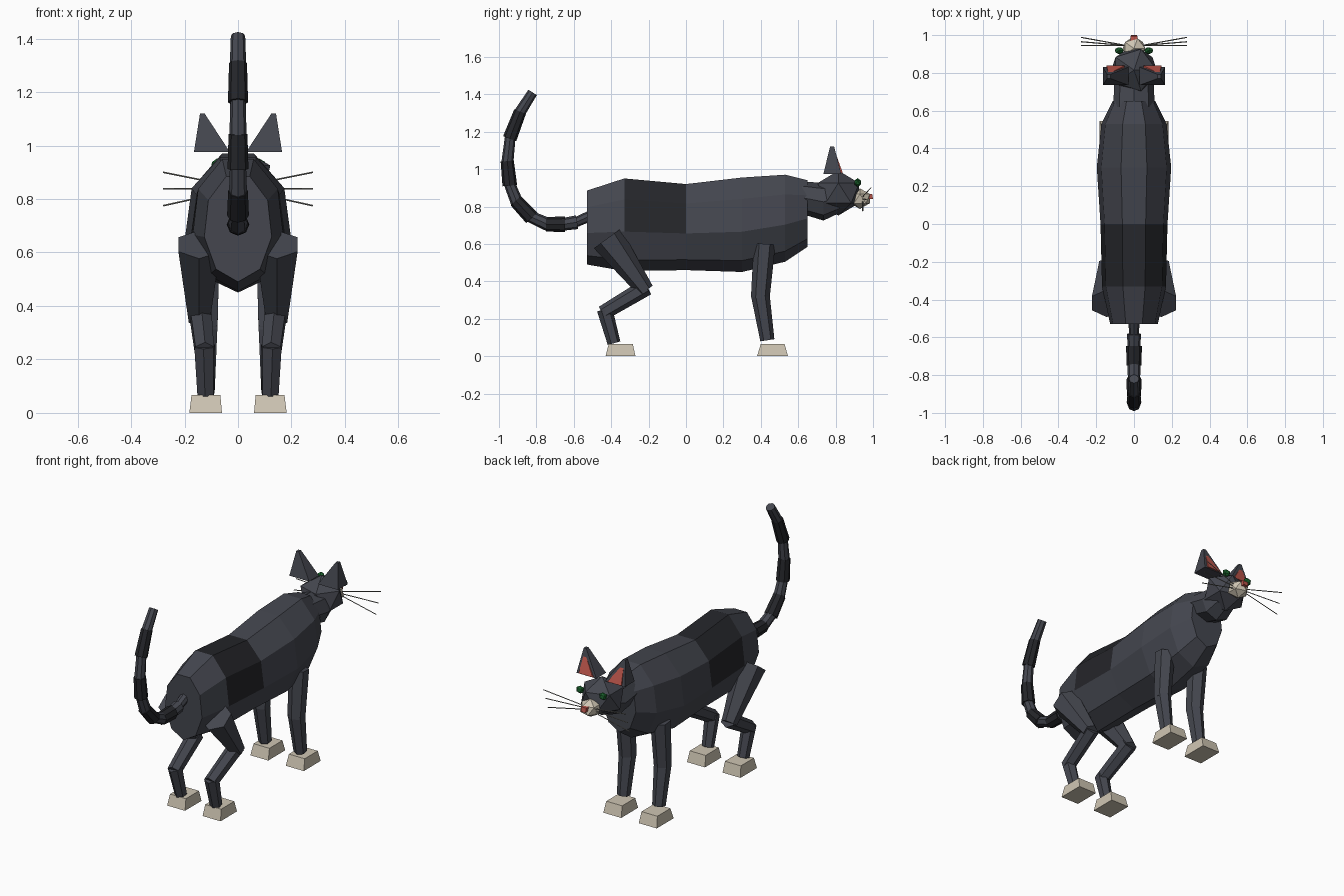
import bpy, bmesh, math
from mathutils import Vector, Matrix

if "Cube" in bpy.data.objects:
    bpy.data.objects.remove(bpy.data.objects["Cube"])


def mat(name, r, g, b):
    m = bpy.data.materials.new(name)
    m.diffuse_color = (r, g, b, 1)
    m.use_nodes = True
    m.node_tree.nodes["Principled BSDF"].inputs["Base Color"].default_value = m.diffuse_color
    return m


FUR = mat("fur", 0.058, 0.062, 0.078)
DARK = mat("dark_fur", 0.018, 0.019, 0.023)
CREAM = mat("cream", 0.62, 0.56, 0.45)
RED = mat("red", 0.5, 0.09, 0.07)
GREEN = mat("green", 0.01, 0.12, 0.025)
WHISKER = mat("whisker", 0.3, 0.3, 0.27)


def finish(name, bm, *mats):
    bmesh.ops.recalc_face_normals(bm, faces=bm.faces)
    me = bpy.data.meshes.new(name)
    bm.to_mesh(me)
    bm.free()
    for m in mats:
        me.materials.append(m)
    ob = bpy.data.objects.new(name, me)
    bpy.context.collection.objects.link(ob)
    return ob


def loft(bm, rings):
    """Skin a list of point rings and cap both ends."""
    vs = [[bm.verts.new(p) for p in ring] for ring in rings]
    n = len(rings[0])
    for a, b in zip(vs, vs[1:]):
        for i in range(n):
            j = (i + 1) % n
            bm.faces.new((a[i], a[j], b[j], b[i]))
    bm.faces.new(vs[0])
    bm.faces.new(vs[-1])


def oval_loft(name, sections, n, *mats):
    """Sections along y: (y, half width, z bottom, z top), vertex at the bottom."""
    bm = bmesh.new()
    down = 1 if n % 2 == 0 else math.cos(math.pi / n)
    rings = []
    for y, w, lo, hi in sections:
        r = (hi - lo) / (1 + down)
        rings.append([(w * math.sin(2 * math.pi * i / n), y,
                       lo + r - r * math.cos(2 * math.pi * i / n)) for i in range(n)])
    loft(bm, rings)
    for f in bm.faces:
        c = f.calc_center_median()
        if len(mats) > 1 and -0.3 < c.y < -0.05 and c.z > 0.6:
            f.material_index = 1
    return finish(name, bm, *mats)


def rod(name, p, q, r1, r2, n, m):
    """Tapered prism between two points."""
    p, q = Vector(p), Vector(q)
    bm = bmesh.new()
    M = Matrix.Translation((p + q) / 2) @ (q - p).to_track_quat('Z', 'Y').to_matrix().to_4x4()
    bmesh.ops.create_cone(bm, cap_ends=True, segments=n, radius1=r1, radius2=r2,
                          depth=(q - p).length, matrix=M)
    return finish(name, bm, m)


def block(name, base, top, z0, z1, m):
    """Four-sided frustum from two rectangles (x0, x1, y0, y1)."""
    bm = bmesh.new()
    loft(bm, [[(a, c, z), (b, c, z), (b, d, z), (a, d, z)]
              for (a, b, c, d), z in ((base, z0), (top, z1))])
    return finish(name, bm, m)


def ball(name, loc, size, sub, m):
    bm = bmesh.new()
    bmesh.ops.create_icosphere(bm, subdivisions=sub, radius=1,
                               matrix=Matrix.Translation(loc) @ Matrix.Diagonal((*size, 1)))
    return finish(name, bm, m)


# Body with a dark saddle band, and neck
oval_loft("body", [(-.53, .128, .49, .885), (-.33, .172, .455, .95), (0, .18, .46, .92),
                   (.3, .2, .45, .955), (.53, .175, .505, .97), (.65, .115, .585, .94)],
          9, FUR, DARK)
oval_loft("neck", [(.62, .11, .76, .935), (.735, .105, .725, .925), (.82, .085, .765, .93)], 8, FUR)

# Head, muzzle, nose
ball("head", (0, .815, .872), (.135, .13, .12), 1, FUR)
ball("muzzle", (0, .93, .842), (.066, .062, .055), 1, CREAM)
block("nose", (-.015, .015, .975, 1), (-.018, .018, .97, .995), .84, .868, RED)

for s, side in ((-1, "left"), (1, "right")):
    def mx(a, b, c, d):
        return (s * a, s * b, c, d)

    # Ears with red inner faces
    block("ear_" + side, mx(.03, .165, .735, .83), mx(.125, .142, .77, .792), .975, 1.12, FUR)
    block("inner_ear_" + side, mx(.05, .145, .79, .838), mx(.124, .136, .785, .8), .98, 1.085, RED)
    # Eye
    ball("eye_" + side, (s * .078, .918, .928), (.026, .02, .024), 1, GREEN)
    # Whiskers
    for i, (y, z) in enumerate(((.988, .9), (.965, .838), (.945, .775))):
        rod(f"whisker_{side}_{i}", (s * .04, .945, .84 + (1 - i) * .012), (s * .28, y, z),
            .003, .003, 4, WHISKER)
    # Front leg and paw
    x = s * .12
    rod("front_upper_leg_" + side, (x, .42, .6), (x, .397, .31), .058, .05, 6, FUR)
    rod("front_lower_leg_" + side, (x, .397, .33), (x, .435, .085), .05, .038, 6, FUR)
    block("front_paw_" + side, mx(.06, .182, .38, .545), mx(.066, .174, .4, .527), 0, .066, CREAM)
    # Hind leg and paw
    rod("thigh_" + side, (s * .145, -.42, .63), (s * .145, -.215, .35), .09, .045, 6, FUR)
    rod("shin_" + side, (s * .14, -.21, .37), (s * .125, -.445, .23), .046, .04, 6, FUR)
    rod("hind_ankle_" + side, (s * .125, -.435, .25), (x, -.385, .07), .042, .035, 6, FUR)
    block("hind_paw_" + side, mx(.06, .182, -.43, -.27), mx(.066, .174, -.413, -.285), 0, .066, CREAM)

# Tail: overlapping segments with dark bands
path = [(-.5, .755), (-.59, .715), (-.655, .705), (-.74, .705), (-.83, .745), (-.905, .825),
        (-.943, .92), (-.955, 1.035), (-.94, 1.17), (-.89, 1.3), (-.82, 1.41)]
for i, (a, b) in enumerate(zip(path, path[1:])):
    a, b = Vector((0, *a)), Vector((0, *b))
    ext = (b - a).normalized() * (.008 if i < 9 else 0)
    band = i in (2, 4, 6, 8)
    r = (.03 if i == 0 else .044 if band else .038) - .0008 * i
    rod(f"tail_segment_{i}", a - ext, b + ext, r, r - .004, 8, DARK if band else FUR)
